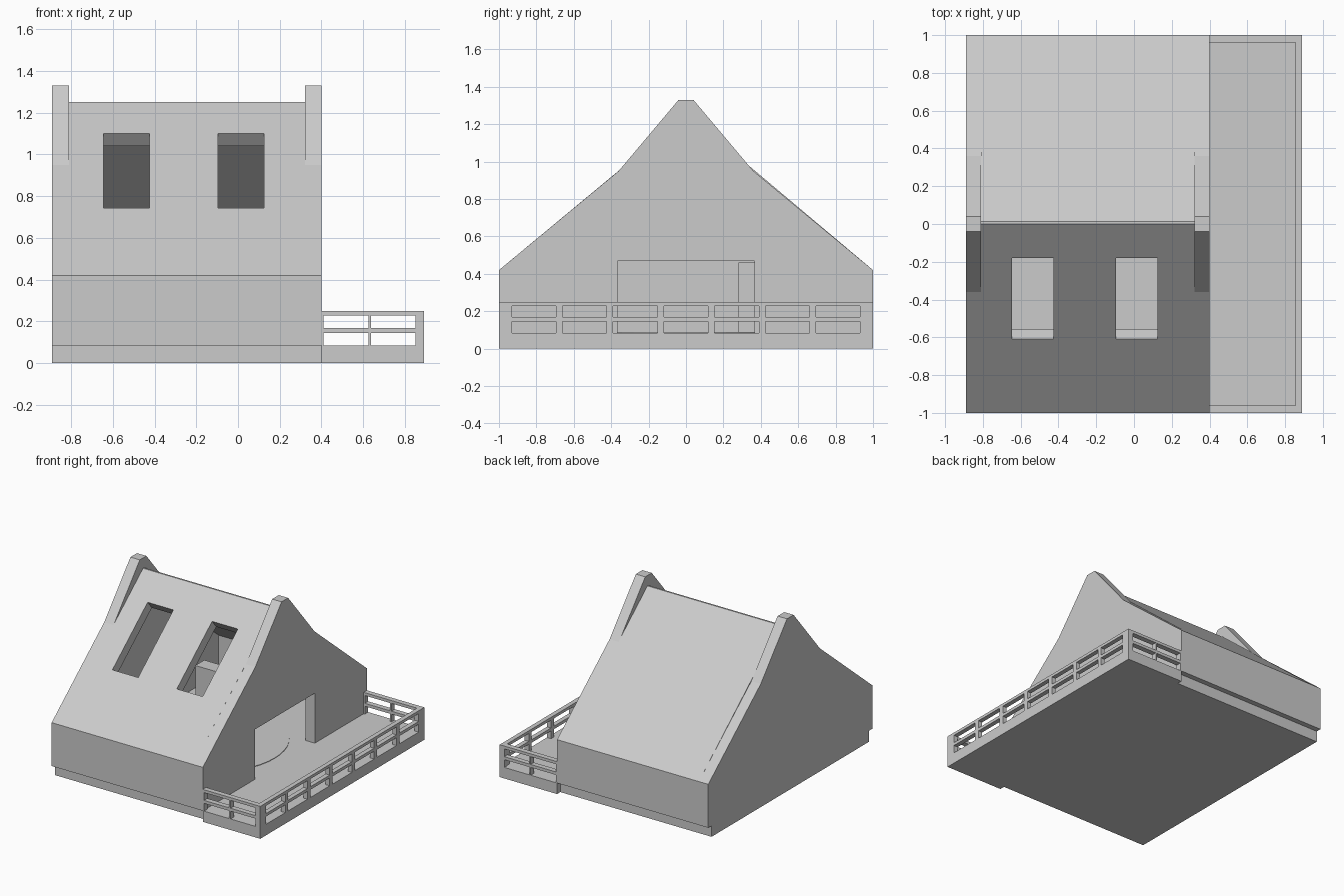
import bpy
import bmesh
import math
from mathutils import Matrix, Vector

cube = bpy.data.objects.get("Cube")
if cube:
    bpy.data.objects.remove(cube, do_unlink=True)

grey = bpy.data.materials.new("plain_grey")
grey.use_nodes = True
colour = (0.6, 0.6, 0.6, 1)
grey.diffuse_color = colour
grey.node_tree.nodes["Principled BSDF"].inputs["Base Color"].default_value = colour


def finish(name, bm):
    bmesh.ops.recalc_face_normals(bm, faces=bm.faces)
    mesh = bpy.data.meshes.new(name)
    bm.to_mesh(mesh)
    bm.free()
    mesh.materials.append(grey)
    obj = bpy.data.objects.new(name, mesh)
    bpy.context.collection.objects.link(obj)
    return obj


def extrude(name, outline, shift):
    """Solid made by pushing a closed 3D outline along a vector."""
    bm = bmesh.new()
    face = bm.faces.new([bm.verts.new(p) for p in outline])
    out = bmesh.ops.extrude_face_region(bm, geom=[face])
    verts = [g for g in out["geom"] if isinstance(g, bmesh.types.BMVert)]
    bmesh.ops.translate(bm, verts=verts, vec=shift)
    return finish(name, bm)


def boxes(name, spans, tilt=None):
    """One mesh of boxes, each given as (x0, x1, y0, y1, z0, z1)."""
    bm = bmesh.new()
    for x0, x1, y0, y1, z0, z1 in spans:
        size = Matrix.Diagonal((x1 - x0, y1 - y0, z1 - z0, 1))
        centre = Vector((x0 + x1, y0 + y1, z0 + z1)) / 2
        place = Matrix.Translation(centre) @ size
        bmesh.ops.create_cube(bm, size=1, matrix=tilt @ place if tilt else place)
    return finish(name, bm)


def cut(obj, cutter):
    cutter.hide_render = True
    mod = obj.modifiers.new("openings", 'BOOLEAN')
    mod.operation = 'DIFFERENCE'
    mod.solver = 'EXACT'
    mod.object = cutter
    bpy.context.view_layer.objects.active = obj
    bpy.ops.object.modifier_apply(modifier=mod.name)
    bpy.data.objects.remove(cutter, do_unlink=True)


LEFT, RIGHT, WALL = -0.89, 0.40, 0.08
FLOOR, EAVE, RIDGE = 0.085, 0.42, 1.25
pitch = math.atan(RIDGE - EAVE)
drop = WALL / math.cos(pitch)
inner = 1 - WALL
inner_eave = EAVE + WALL * math.tan(pitch) - drop

# Plinth and side deck
boxes("plinth", [(LEFT, RIGHT, -0.96, 0.96, 0, FLOOR)])
boxes("deck", [(RIGHT, 0.89, -1, 1, 0, FLOOR)])

# Hollow roof and low walls between the gables
shell = [(-1, FLOOR), (-1, EAVE), (0, RIDGE), (0.013, RIDGE), (1, EAVE), (1, FLOOR),
         (inner, FLOOR), (inner, inner_eave), (0, RIDGE - drop),
         (-inner, inner_eave), (-inner, FLOOR)]
roof = extrude("roof_shell", [(LEFT + WALL, y, z) for y, z in shell],
               (RIGHT - LEFT - 2 * WALL, 0, 0))

# Roof windows, cut square to the front slope
slope = Matrix.Translation((0, -1, EAVE)) @ Matrix.Rotation(pitch, 4, 'X')
low, high = 0.39 / math.cos(pitch), 0.82 / math.cos(pitch)
cut(roof, boxes("window_cutter", [(x, x + 0.22, low, high, -0.14, 0.1)
                                  for x in (-0.645, -0.095)], slope))

# Raised gable walls, the right one with a wide doorway
half = [(1, EAVE), (0.36, 0.95), (0.04, 1.33)]
top = [(-y, z) for y, z in half] + half[::-1]
doorway = [(0.365, FLOOR), (0.365, 0.47), (-0.365, 0.47), (-0.365, FLOOR)]
for name, x, notch in (("left_gable", LEFT, []), ("right_gable", RIGHT - WALL, doorway)):
    outline = [(-1, FLOOR)] + top + [(1, FLOOR)] + notch
    extrude(name, [(x, y, z) for y, z in outline], (WALL, 0, 0))

# Deck railing with two rows of slots
plan = [(RIGHT, -1), (0.89, -1), (0.89, 1), (RIGHT, 1),
        (RIGHT, 0.96), (0.855, 0.96), (0.855, -0.96), (RIGHT, -0.96)]
railing = extrude("railing", [(x, y, FLOOR) for x, y in plan], (0, 0, 0.25 - FLOOR))
slots = []
for z0, z1 in ((0.08, 0.145), (0.168, 0.228)):
    for i in range(-3, 4):
        slots.append((0.8, 1, i * 0.271 - 0.118, i * 0.271 + 0.118, z0, z1))
    for x0, x1 in ((0.41, 0.625), (0.637, 0.85)):
        for y in (-1, 1):
            slots.append((x0, x1, y - 0.06, y + 0.06, z0, z1))
cut(railing, boxes("slot_cutter", slots))

# Room interior: a free-standing block and a thin round floor inlay
boxes("interior_block", [(-0.56, -0.37, 0.28, 0.39, FLOOR, 0.46)])
bm = bmesh.new()
bmesh.ops.create_cone(bm, cap_ends=True, segments=48, radius1=0.56, radius2=0.56, depth=0.004,
                      matrix=Matrix.Translation(((LEFT + RIGHT) / 2, 0, FLOOR + 0.002)))
finish("floor_inlay", bm)
